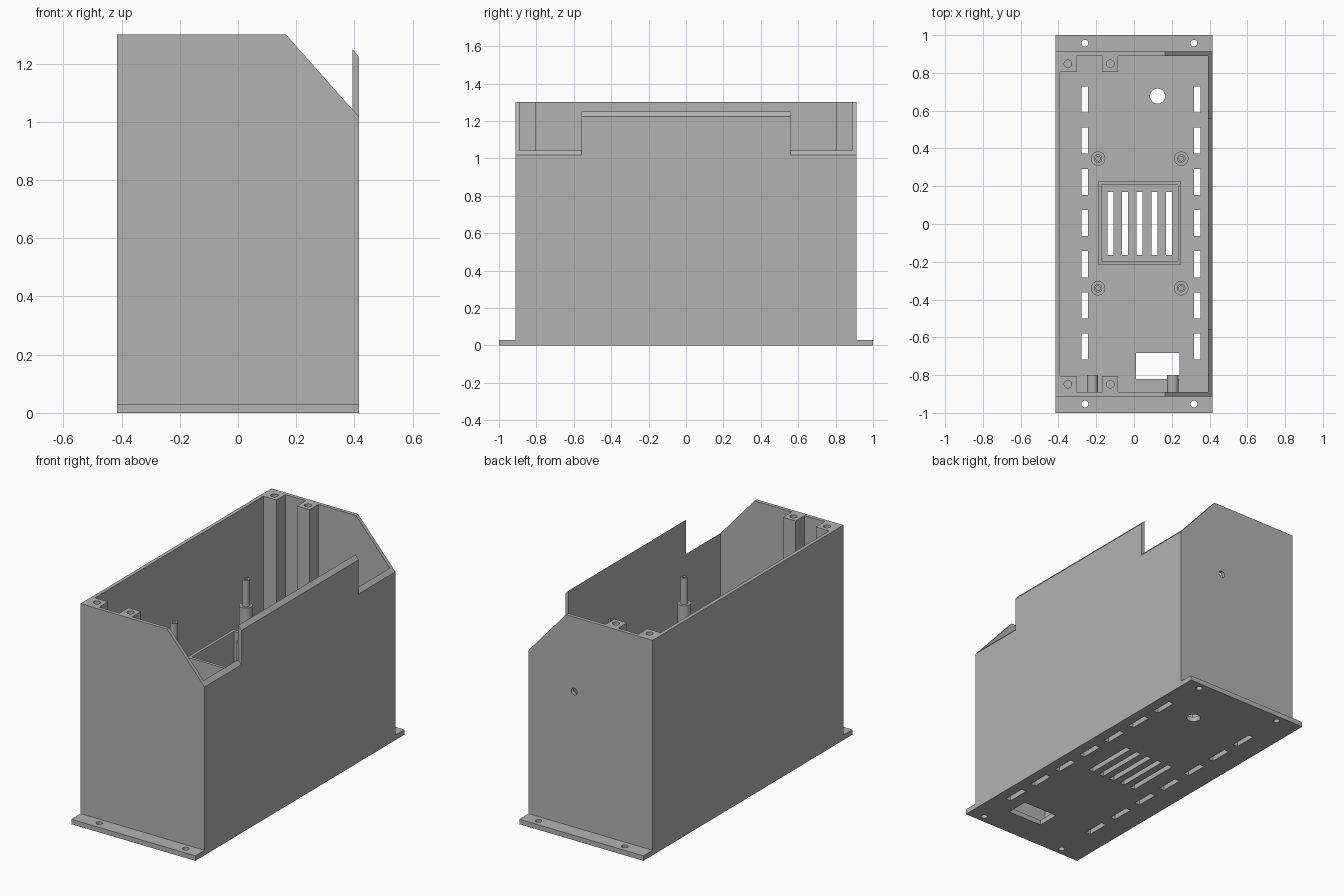
import bpy, bmesh, math
from mathutils import Matrix, Vector

cube = bpy.data.objects.get("Cube")
if cube:
    bpy.data.objects.remove(cube, do_unlink=True)

GREY = (0.45, 0.45, 0.45, 1)
grey = bpy.data.materials.new("plain grey")
grey.use_nodes = True
grey.diffuse_color = GREY
grey.node_tree.nodes["Principled BSDF"].inputs["Base Color"].default_value = GREY

W, D, H, T, FLOOR = 0.415, 0.912, 1.3, 0.022, 0.03   # half width, half depth, height, wall, floor


def add_box(bm, x0, x1, y0, y1, z0, z1):
    size = Matrix.Diagonal((x1 - x0, y1 - y0, z1 - z0, 1))
    mid = Matrix.Translation(((x0 + x1) / 2, (y0 + y1) / 2, (z0 + z1) / 2))
    bmesh.ops.create_cube(bm, size=1, matrix=mid @ size)


def add_rod(bm, start, end, r):
    a, b = Vector(start), Vector(end)
    turn = (b - a).to_track_quat('Z', 'Y').to_matrix().to_4x4()
    bmesh.ops.create_cone(bm, cap_ends=True, segments=32, radius1=r, radius2=r,
                          depth=(b - a).length, matrix=Matrix.Translation((a + b) / 2) @ turn)


def add_prism(bm, profile, y0, y1):
    """Extrude an x-z outline along y."""
    face = bm.faces.new([bm.verts.new((x, y0, z)) for x, z in profile])
    grown = bmesh.ops.extrude_face_region(bm, geom=[face])["geom"]
    bmesh.ops.translate(bm, vec=(0, y1 - y0, 0),
                        verts=[v for v in grown if isinstance(v, bmesh.types.BMVert)])
    bmesh.ops.recalc_face_normals(bm, faces=bm.faces[:])


def finish(name, bm):
    mesh = bpy.data.meshes.new(name)
    bm.to_mesh(mesh)
    bm.free()
    mesh.materials.append(grey)
    obj = bpy.data.objects.new(name, mesh)
    bpy.context.collection.objects.link(obj)
    return obj


def activate(obj):
    bpy.ops.object.select_all(action='DESELECT')
    obj.select_set(True)
    bpy.context.view_layer.objects.active = obj


def cut(obj, bm):
    tool = finish("cutter", bm)
    tool.hide_render = True
    activate(obj)
    mod = obj.modifiers.new("cut", 'BOOLEAN')
    mod.operation, mod.solver, mod.object = 'DIFFERENCE', 'EXACT', tool
    bpy.ops.object.modifier_apply(modifier=mod.name)
    bpy.data.objects.remove(tool, do_unlink=True)


def smooth(obj):
    activate(obj)
    bpy.ops.object.shade_smooth_by_angle(angle=math.radians(30))


# Base plate with mounting flanges, vents and openings
bm = bmesh.new()
add_box(bm, -W, W, -1, 1, 0, FLOOR)
base = finish("base_plate", bm)
bm = bmesh.new()
for x in (-0.26, 0.335):                       # side vent rows
    for i in range(-3, 4):
        y = 0.005 + i * 0.218
        add_box(bm, x - 0.017, x + 0.017, y - 0.069, y + 0.069, -0.1, 0.1)
for i in range(5):                             # centre vent
    x = -0.125 + i * 0.0775
    add_box(bm, x - 0.016, x + 0.016, -0.163, 0.17, -0.1, 0.1)
for x in (-0.26, 0.317):                       # flange screw holes
    for y in (-0.953, 0.957):
        add_rod(bm, (x, y, -0.1), (x, y, 0.1), 0.018)
add_rod(bm, (0.125, 0.677, -0.1), (0.125, 0.677, 0.1), 0.04)
add_box(bm, 0.01, 0.242, -0.82, -0.682, -0.1, 0.1)
cut(base, bm)
smooth(base)

# End walls with a sloped corner
slope = [(0.165, H), (W, 1.018)]
end_outline = [(-W, FLOOR), (-W, H), *slope, (W, FLOOR)]
bm = bmesh.new()
add_prism(bm, end_outline, -D, -D + T)
finish("front_wall", bm)
bm = bmesh.new()
add_prism(bm, end_outline, D - T, D)
back = finish("back_wall", bm)
bm = bmesh.new()
add_rod(bm, (0.11, D - 0.1, 0.85), (0.11, D + 0.1, 0.85), 0.02)
cut(back, bm)
smooth(back)

# Plain long wall
bm = bmesh.new()
add_box(bm, -W, -W + T, -D + T, D - T, FLOOR, H)
finish("right_wall", bm)

# Long wall with a raised middle section
xi = W - T
low = 1.018 + T * (H - 1.018) / (W - 0.165)
for name, y0, y1, zi, zo in (("left_wall_front", -D + T, -0.56, low, 1.018),
                             ("left_wall_middle", -0.56, 0.56, 1.25, 1.225),
                             ("left_wall_back", 0.56, D - T, low, 1.018)):
    bm = bmesh.new()
    add_prism(bm, [(xi, FLOOR), (xi, zi), (W, zo), (W, FLOOR)], y0, y1)
    finish(name, bm)

# Lid screw columns against the end walls
for end, side in (("front", -1), ("back", 1)):
    for label, x0, x1, hx in (("corner", -W + T, -0.305, -0.35), ("inner", -0.17, -0.085, -0.125)):
        ys = sorted((side * 0.805, side * (D - T)))
        bm = bmesh.new()
        add_box(bm, x0, x1, *ys, FLOOR, H)
        column = finish(f"{end}_{label}_screw_column", bm)
        bm = bmesh.new()
        add_rod(bm, (hx, side * 0.848, H - 0.2), (hx, side * 0.848, H + 0.1), 0.02)
        cut(column, bm)
        smooth(column)

# Tall stepped standoffs
for x in (-0.19, 0.25):
    for y in (-0.34, 0.346):
        bm = bmesh.new()
        add_rod(bm, (x, y, FLOOR), (x, y, 0.87), 0.038)
        smooth(finish("standoff", bm))
        bm = bmesh.new()
        add_rod(bm, (x, y, 0.87), (x, y, 1.03), 0.022)
        pin = finish("standoff_pin", bm)
        bm = bmesh.new()
        add_rod(bm, (x, y, 0.9), (x, y, 1.1), 0.012)
        cut(pin, bm)
        smooth(pin)

# Open duct around the centre vent
bm = bmesh.new()
add_box(bm, -0.19, 0.25, -0.215, 0.225, FLOOR, 0.77)
duct = finish("vent_duct", bm)
bm = bmesh.new()
add_box(bm, -0.172, 0.232, -0.197, 0.207, -0.1, 0.9)
cut(duct, bm)

# Short pegs on the inside of the front wall
for x in (-0.22, 0.205):
    bm = bmesh.new()
    add_rod(bm, (x, -D + T, 0.5), (x, -0.8, 0.5), 0.03)
    smooth(finish("front_wall_peg", bm))
